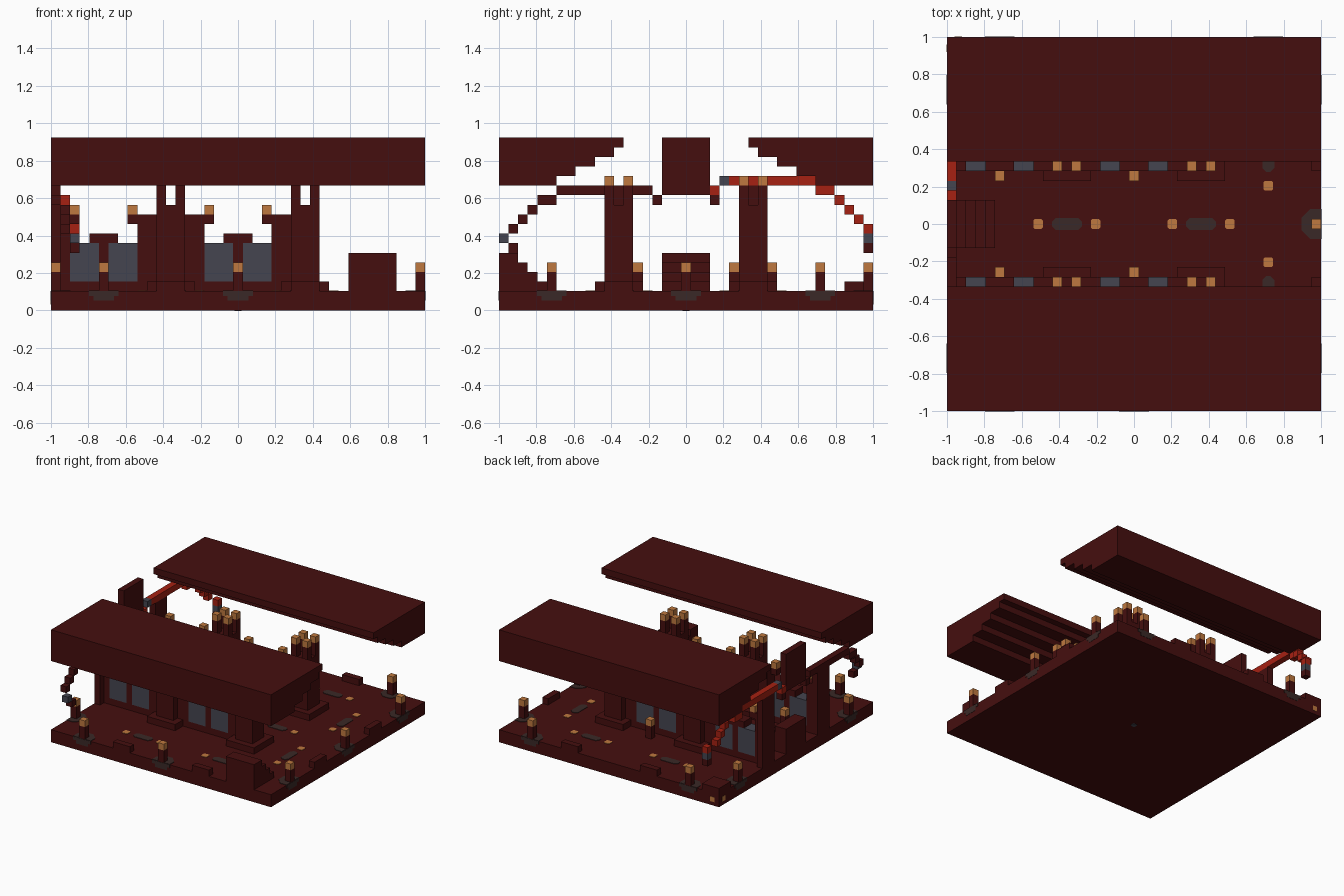
import bpy
import bmesh
from mathutils import Vector

cube = bpy.data.objects.get("Cube")
if cube:
    bpy.data.objects.remove(cube, do_unlink=True)

U = 2 / 39          # one block
FLOOR = 2 * U       # top of the base
BAY = 14 * U        # distance between pillars


def material(name, rgb):
    m = bpy.data.materials.new(name)
    m.use_nodes = True
    m.diffuse_color = (*rgb, 1)
    m.node_tree.nodes["Principled BSDF"].inputs["Base Color"].default_value = (*rgb, 1)
    return m


MAROON = material("dark maroon", (0.06, 0.0045, 0.0045))
RED = material("bright red", (0.38, 0.015, 0.006))
ORANGE = material("lantern orange", (0.52, 0.19, 0.05))
SLATE = material("slate grey", (0.06, 0.06, 0.08))
ASH = material("ash brown", (0.042, 0.022, 0.02))


def finish(name, bm, mat):
    mesh = bpy.data.meshes.new(name)
    bm.to_mesh(mesh)
    bm.free()
    mesh.materials.append(mat)
    ob = bpy.data.objects.new(name, mesh)
    bpy.context.collection.objects.link(ob)
    return ob


def boxes(name, mat, items):
    """Each item is (x0, x1, y0, y1, z0, z1)."""
    bm = bmesh.new()
    for x0, x1, y0, y1, z0, z1 in items:
        verts = bmesh.ops.create_cube(bm, size=1)["verts"]
        for v in verts:
            v.co = Vector(((x0 + x1) / 2 + v.co.x * (x1 - x0),
                           (y0 + y1) / 2 + v.co.y * (y1 - y0),
                           (z0 + z1) / 2 + v.co.z * (z1 - z0)))
    return finish(name, bm, mat)


def block(x, y, z0, z1, w=U, d=U):
    return (x - w / 2, x + w / 2, y - d / 2, y + d / 2, z0, z1)


def span(y0, y1, side):
    return tuple(sorted((y0 * side, y1 * side)))


def patches(name, mat, spots, z, chamfer):
    """Flat eight-sided plates; each spot is (x, y, half width, half depth)."""
    bm = bmesh.new()
    for x, y, w, d in spots:
        c = min(w, d) * chamfer
        ring = [(w, d - c), (w - c, d), (c - w, d), (-w, d - c),
                (-w, c - d), (c - w, -d), (w - c, -d), (w, c - d)]
        verts = [bm.verts.new((min(max(x + a, -1), 1), min(max(y + b, -1), 1), z)) for a, b in ring]
        face = bm.faces.new(verts)
        out = bmesh.ops.extrude_face_region(bm, geom=[face])["geom"]
        for v in out:
            if isinstance(v, bmesh.types.BMVert):
                v.co.z += 0.004
    bmesh.ops.recalc_face_normals(bm, faces=bm.faces)
    return finish(name, bm, mat)


# Base slab
boxes("base", MAROON, [(-1, 1, -1, 1, 0, FLOOR)])

# Two roof halves with stepped undersides
for side, label in ((-1, "front"), (1, "back")):
    inner = (13.5, 11.5, 9.5, 7.5, 6.5)
    boxes(label + "_roof", MAROON,
          [(-1, 1, *span(n * U, 1, side), (13 + i) * U, (14 + i) * U)
           for i, n in enumerate(inner)])

# Pillars with four corner posts and glowing tips
pillar, tips = [], []
for cx in (-BAY / 2, BAY / 2):
    for cy in (-BAY / 2, BAY / 2):
        pillar.append(block(cx, cy, FLOOR, 3 * U, 5 * U, 5 * U))
        pillar.append(block(cx, cy, 3 * U, 11 * U, 3 * U, 3 * U))
        for sx in (-U, U):
            for sy in (-U, U):
                pillar.append(block(cx + sx, cy + sy, 11 * U, 13 * U))
                tips.append(block(cx + sx, cy + sy, 13 * U, 14 * U))
for side in (-1, 1):
    pillar.append((-1, -1 + U, *span(5.5 * U, 8.5 * U, side), FLOOR, 13 * U))
boxes("pillars", MAROON, pillar)
boxes("pillar_tips", ORANGE, tips)

# Low walls with paired windows and candles between the pillars
wall, window, candle = [], [], []
for side in (-1, 1):
    ys = span(5.5 * U, 7.5 * U, side)
    wall.append((-1, BAY / 2, *ys, FLOOR, 3 * U))
    for cx in (-BAY, 0):
        wall.append((cx - U / 2, cx + U / 2, *ys, 3 * U, 7 * U))
        wall.append((cx - 1.5 * U, cx + 1.5 * U, *ys, 7 * U, 8 * U))
        for s in (-1, 1):
            xs = sorted((cx + s * 3.5 * U, cx + s * 5.5 * U))
            wall.append((*xs, *ys, 3 * U, 10 * U))
            xs = sorted((cx + s * 0.5 * U, cx + s * 3.5 * U))
            window.append((*xs, *ys, 3 * U, 7 * U))
            wall.append(block(cx + s * 3 * U, side * 7 * U, 9 * U, 10 * U))
            candle.append(block(cx + s * 3 * U, side * 7 * U, 10 * U, 11 * U))
boxes("walls", MAROON, wall)
boxes("windows", SLATE, window)
boxes("wall_candles", ORANGE, candle)

# Stairs at the right edge and the front edge
steps = [(0, 2, 6), (2, 3, 5), (3, 4, 4), (4, 5, 3)]
boxes("side_stairs", MAROON,
      [(-1 + a * U, -1 + b * U, -2.5 * U, 2.5 * U, FLOOR, h * U) for a, b, h in steps])
boxes("front_stairs", MAROON,
      [(BAY - 2.5 * U, BAY + 2.5 * U, -1 + a * U, -1 + b * U, FLOOR, h * U) for a, b, h in steps])

# Low kerb blocks along the edges
EDGE = 19 * U
kerb = []
for s in (-1, 1):
    for p in (-BAY / 2, BAY / 2):
        kerb.append(block(p, s * EDGE, FLOOR, 3 * U, 3 * U, U))
        kerb.append(block(s * EDGE, p, FLOOR, 3 * U, U, 3 * U))
kerb.append((-1, -1 + 3 * U, 1 - 3 * U, 1, FLOOR, 3 * U))
boxes("kerb_blocks", MAROON, kerb)

# Lantern posts
rim = [(-BAY, -EDGE), (0, -EDGE), (EDGE, -BAY), (EDGE, 0), (EDGE, BAY),
       (BAY, EDGE), (-BAY, EDGE), (-EDGE, -BAY), (-EDGE, BAY)]
posts = rim + [(0, 9 * U)] + [(x, s * 5 * U) for x in (-BAY, 0) for s in (-1, 1)]
boxes("lantern_posts", MAROON, [block(x, y, FLOOR, 4 * U) for x, y in posts])
boxes("lanterns", ORANGE, [block(x, y, 4 * U, 5 * U) for x, y in posts])

# Painted floor marks: ash ovals with orange squares on each side
ash = [(x, y, 0.08, 0.08) for x, y in rim]
dots = []
for x in (-BAY / 2, BAY / 2):
    for y in (-BAY, 0, BAY):
        ash.append((x, y, 0.08, 0.032))
        dots += [(x + s * 3 * U, y, U / 2, U / 2) for s in (-1, 1)]
for y in (-BAY / 2, BAY / 2):
    ash.append((BAY, y, 0.032, 0.08))
    dots += [(BAY, y + s * 3 * U, U / 2, U / 2) for s in (-1, 1)]
patches("ash_marks", ASH, ash, FLOOR, 0.6)
patches("floor_lights", ORANGE, dots, FLOOR, 0.3)
patches("underside_mark", SLATE, [(0, 0, 0.02, 0.02)], -0.003, 0.5)

# Ash marks spilling over the rim
spill = []
for x, y in rim:
    for w, z in ((0.08, 1.5 * U), (0.055, U)):
        if abs(x) == EDGE:
            spill.append(block(x / EDGE, y, z, z + U / 2, 0.004, 2 * w))
        else:
            spill.append(block(x, y / EDGE, z, z + U / 2, 2 * w, 0.004))
boxes("rim_marks", ASH, spill)
boxes("corner_lights", ORANGE, [block(-0.94, 1, 0.03, 0.07, 0.04, 0.004),
                                block(-1, 0.94, 0.03, 0.07, 0.004, 0.04)])

# Raised crest panel
boxes("crest_panel", MAROON, [(-1, -1 + U, -2.5 * U, 2.5 * U, 12 * U, 18 * U)])


# Block arms: (column, along, height) in whole blocks
def arm(name, mat, side, cells):
    boxes(name, mat, [block(-EDGE + c * U, side * a * U, h * U, (h + 1) * U) for c, a, h in cells])


arm("front_arm", MAROON, -1,
    [(0, 3, 11), (0, 4, 12)] + [(0, a, 12) for a in range(5, 14)]
    + [(0, 14, 11), (0, 15, 11), (1, 16, 10), (1, 17, 9), (1, 18, 8), (2, 18, 6)])
arm("front_hand", SLATE, -1, [(2, 19, 7)])
arm("back_arm", RED, 1,
    [(0, 3, 12)] + [(0, a, 13) for a in range(5, 14)]
    + [(0, 14, 12), (0, 15, 12), (1, 16, 11), (1, 17, 10), (1, 18, 9), (2, 19, 8)])
arm("back_arm_ends", MAROON, 1, [(0, 3, 11), (2, 19, 6)])
arm("back_hand", SLATE, 1, [(0, 4, 13), (2, 19, 7)])
